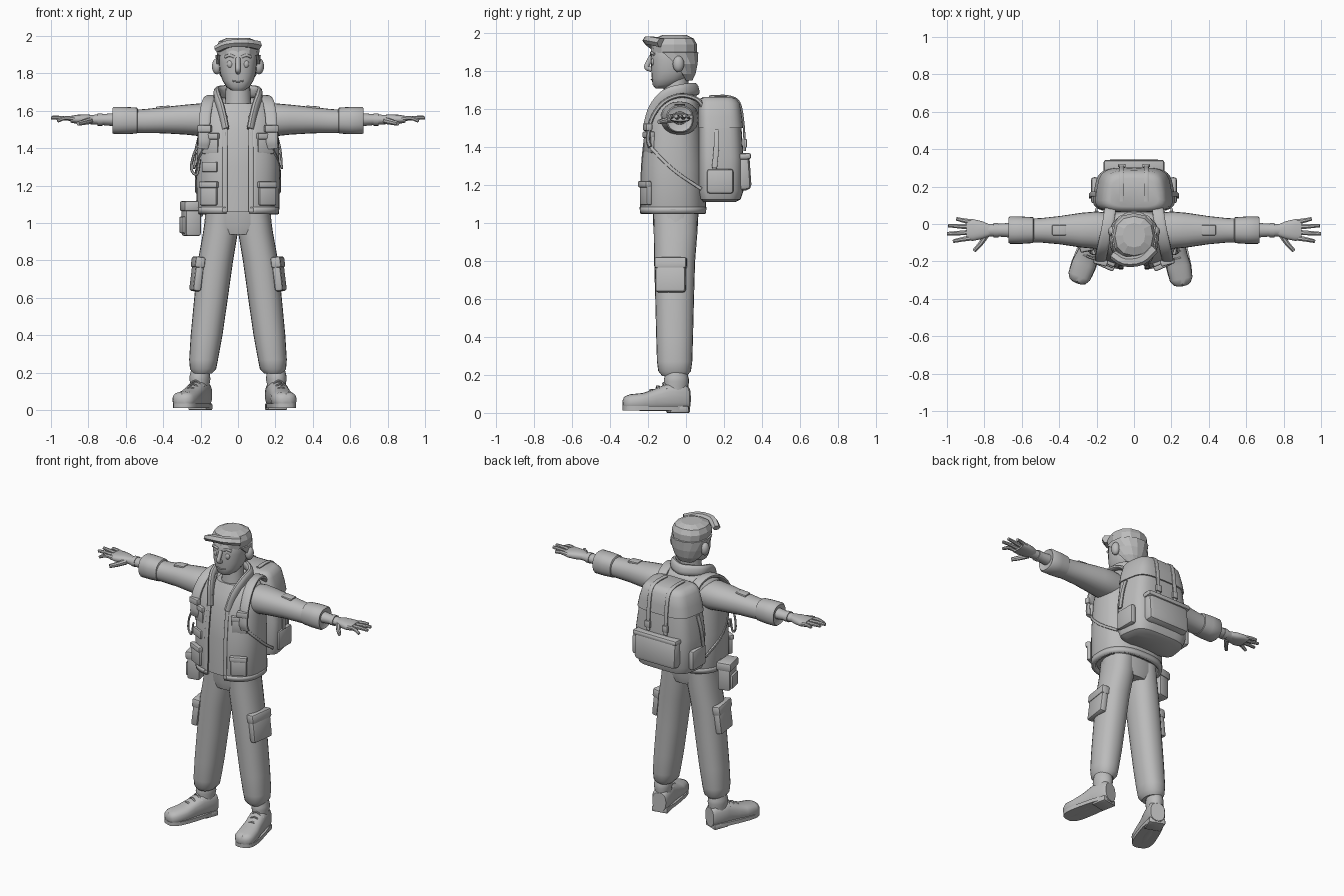
import bpy, bmesh, math
from mathutils import Vector, Matrix

default_cube = bpy.data.objects.get("Cube")
if default_cube:
    bpy.data.objects.remove(default_cube, do_unlink=True)

clay = bpy.data.materials.new("clay_grey")
clay.use_nodes = True
clay.diffuse_color = (0.5, 0.5, 0.5, 1)
clay.node_tree.nodes["Principled BSDF"].inputs["Base Color"].default_value = (0.5, 0.5, 0.5, 1)
clay.node_tree.nodes["Principled BSDF"].inputs["Roughness"].default_value = 0.8

parts = []
SIDES = (("left", 1), ("right", -1))


def finish(name, bm):
    """Turn a bmesh into a named object with the shared material."""
    bmesh.ops.recalc_face_normals(bm, faces=bm.faces)
    mesh = bpy.data.meshes.new(name)
    bm.to_mesh(mesh)
    bm.free()
    mesh.materials.append(clay)
    obj = bpy.data.objects.new(name, mesh)
    bpy.context.collection.objects.link(obj)
    parts.append(obj)
    return obj


def signed_pow(value, exponent):
    return math.copysign(abs(value) ** exponent, value)


def skin(name, rings, closed):
    """Bridge equal rings of points; closed rings get end caps."""
    bm = bmesh.new()
    loops = [[bm.verts.new(p) for p in ring] for ring in rings]
    count = len(loops[0])
    for low, high in zip(loops, loops[1:]):
        for i in range(count if closed else count - 1):
            j = (i + 1) % count
            bm.faces.new((low[i], low[j], high[j], high[i]))
    if closed:
        bm.faces.new(loops[0])
        bm.faces.new(loops[-1])
    return finish(name, bm)


def loft(name, sections, axis="z", sides=24, power=2.0, gaps=None, taper=0, thick=0.02):
    """Superellipse sections (pos, c1, c2, r1, r2); gaps in degrees leave the front open."""
    rings = []
    for k, (pos, c1, c2, r1, r2) in enumerate(sections):
        gap = math.radians(gaps[k]) if gaps else 0
        ring = []
        for i in range(sides):
            a = gap + (2 * math.pi - 2 * gap) * i / (sides - 1 if gaps else sides)
            v = -signed_pow(math.cos(a), 2 / power)
            u = signed_pow(math.sin(a), 2 / power) * (1 - taper * v)
            u, v = c1 + r1 * u, c2 + r2 * v
            ring.append({"z": (u, v, pos), "y": (u, pos, v), "x": (pos, u, v)}[axis])
        rings.append(ring)
    obj = skin(name, rings, not gaps)
    if gaps:
        shell = obj.modifiers.new("shell", "SOLIDIFY")
        shell.thickness, shell.offset = thick, 0
    return obj


def sweep(name, points, width, thick, side=(1, 0, 0), power=2.0, sides=12, tip=1.0, steps=5):
    """Sweep a superellipse of the given half sizes along a smooth path."""
    pts = [Vector(p) for p in points]
    ends = [2 * pts[0] - pts[1]] + pts + [2 * pts[-1] - pts[-2]]
    path = []
    for a, b, c, d in zip(ends, ends[1:], ends[2:], ends[3:]):
        for k in range(steps):
            t = k / steps
            path.append(b + (c - a) * t / 2 + (a * 2 - b * 5 + c * 4 - d) * t * t / 2
                        + (b * 3 - a - c * 3 + d) * t ** 3 / 2)
    path.append(pts[-1])
    rings = []
    for k, p in enumerate(path):
        tangent = (path[min(k + 1, len(path) - 1)] - path[max(k - 1, 0)]).normalized()
        across = Vector(side) - tangent * tangent.dot(Vector(side))
        across.normalize()
        normal = tangent.cross(across)
        size = 1 + (tip - 1) * k / (len(path) - 1)
        ring = []
        for i in range(sides):
            a = 2 * math.pi * (i + 0.5) / sides
            ring.append(p + across * width * size * signed_pow(math.cos(a), 2 / power)
                        + normal * thick * size * signed_pow(math.sin(a), 2 / power))
        rings.append(ring)
    return skin(name, rings, True)


def box(name, centre, size, turn=(0, 0, 0), bevel=0.008):
    """Rounded box; turn is in degrees."""
    bm = bmesh.new()
    bmesh.ops.create_cube(bm, size=1, matrix=Matrix.Diagonal((*size, 1)))
    bmesh.ops.bevel(bm, geom=bm.edges[:], offset=bevel, segments=2, affect="EDGES", profile=0.5)
    obj = finish(name, bm)
    obj.location = centre
    obj.rotation_euler = [math.radians(t) for t in turn]
    return obj


def ball(name, centre, size, detail=16):
    bm = bmesh.new()
    bmesh.ops.create_uvsphere(bm, u_segments=detail, v_segments=detail // 2 + 2, radius=1,
                              matrix=Matrix.Translation(centre) @ Matrix.Diagonal((*size, 1)))
    return finish(name, bm)


# Head and neck
loft("head", [(1.71, 0, -.13, .035, .03), (1.727, 0, -.112, .06, .064), (1.76, 0, -.09, .082, .09),
              (1.8, 0, -.08, .096, .103), (1.86, 0, -.074, .102, .112), (1.92, 0, -.068, .102, .115),
              (1.96, 0, -.066, .08, .09)], power=2.3)
loft("neck", [(1.55, 0, -.06, .08, .07), (1.64, 0, -.055, .07, .065), (1.78, 0, -.05, .062, .065)])
sweep("nose", [(0, -.18, 1.88), (0, -.198, 1.845), (0, -.207, 1.82), (0, -.18, 1.808)], .013, .014)
sweep("mouth", [(-.03, -.176, 1.76), (0, -.182, 1.756), (.03, -.176, 1.76)], .004, .004, (0, 0, 1), steps=3)
for label, s in SIDES:
    ball(label + "_ear", (s * .113, -.04, 1.838), (.026, .03, .043))
    ball(label + "_eye", (s * .042, -.172, 1.85), (.017, .012, .021))
    sweep(label + "_brow", [(s * .02, -.184, 1.888), (s * .045, -.182, 1.897), (s * .07, -.168, 1.888)],
          .008, .006, (0, 0, 1), steps=3)

# Faceted hair: crown, back and swept fringe
loft("hair_crown", [(1.895, 0, -.062, .112, .12), (1.94, 0, -.064, .116, .122), (1.972, 0, -.064, .102, .105),
                    (1.99, 0, -.06, .06, .065)], sides=12, power=2.3)
loft("hair_back", [(1.755, 0, -.045, .06, .07), (1.79, 0, -.055, .09, .097), (1.84, 0, -.06, .108, .113),
                   (1.9, 0, -.062, .112, .12)], sides=10, power=2.2, gaps=(125, 108, 92, 62))
sweep("hair_fringe", [(.105, -.13, 1.95), (.04, -.19, 1.962), (-.05, -.2, 1.958), (-.112, -.165, 1.93)],
      .026, .032, (0, 0, 1), sides=6, tip=.8, steps=3)

# Shirt and open jacket
loft("shirt", [(1.06, 0, -.07, .19, .145), (1.3, 0, -.07, .195, .142), (1.5, 0, -.065, .185, .126),
               (1.58, 0, -.055, .16, .105), (1.64, 0, -.05, .1, .08)], power=2.5)
loft("jacket", [(1.05, 0, -.07, .203, .16), (1.075, 0, -.07, .211, .166), (1.3, 0, -.07, .213, .16),
                (1.48, 0, -.066, .207, .145), (1.57, 0, -.055, .197, .125), (1.635, 0, -.045, .165, .1),
                (1.67, 0, -.04, .11, .085)], sides=40, power=2.5, gaps=(13, 13, 13, 13, 15, 24, 50))
loft("jacket_hem", [(1.05, 0, -.07, .212, .17), (1.085, 0, -.07, .216, .172)],
     sides=40, power=2.5, gaps=(13, 13), thick=.012)
sweep("hood_collar", [(.068, -.195, 1.5), (.088, -.165, 1.6), (.11, -.1, 1.675), (.1, -.01, 1.7),
                      (0, .05, 1.705), (-.1, -.01, 1.7), (-.11, -.1, 1.675), (-.088, -.165, 1.6),
                      (-.068, -.195, 1.5)], .034, .019, (0, -.25, 1), power=2.4)
for label, s in SIDES:
    sweep(label + "_placket", [(s * .07, -.238, 1.06), (s * .07, -.232, 1.3), (s * .068, -.212, 1.48),
                               (s * .07, -.188, 1.57)], .013, .005, power=4)
    box(label + "_hip_pocket", (s * .155, -.212, 1.155), (.1, .03, .12), (0, 0, s * 24))
    box(label + "_hip_pocket_flap", (s * .156, -.218, 1.205), (.108, .034, .035), (0, 0, s * 24))
    box(label + "_chest_pocket", (s * .145, -.19, 1.42), (.095, .03, .1), (0, 0, s * 24))
    box(label + "_chest_pocket_flap", (s * .146, -.196, 1.465), (.1, .034, .035), (0, 0, s * 24))
box("small_front_pocket", (-.15, -.208, 1.3), (.09, .025, .055), (0, 0, -24))

# Sleeves, cuffs and hands
for label, s in SIDES:
    loft(label + "_sleeve", [(s * x, y, z, ry, rz) for x, y, z, ry, rz in
         ((.1, -.035, 1.55, .09, .08), (.2, -.033, 1.552, .1, .088), (.28, -.033, 1.553, .093, .08),
          (.4, -.033, 1.55, .075, .07), (.5, -.034, 1.545, .065, .064), (.56, -.034, 1.545, .064, .062))],
         "x", power=2.2)
    loft(label + "_cuff", [(s * x, -.033, 1.548, r, r) for x, r in
         ((.535, .06), (.54, .069), (.6, .073), (.663, .073), (.672, .066), (.664, .05))], "x", power=2.3)
    loft(label + "_wrist", [(s * x, -.033, 1.553, w, t) for x, w, t in
         ((.65, .04, .036), (.74, .033, .028), (.8, .034, .024))], "x", 16)
    loft(label + "_bracelet", [(s * x, -.033, 1.553, .038, .033) for x in (.725, .75)], "x", 16)
    loft(label + "_palm", [(s * x, y, 1.555, w, t) for x, y, w, t in
         ((.77, -.033, .03, .022), (.81, -.033, .047, .026), (.86, -.032, .058, .024),
          (.895, -.032, .056, .018))], "x", 20, power=2.5)
    for finger, base, tip, reach, height in (("index", -.074, -.092, .965, 1.545), ("middle", -.045, -.052, 1, 1.562),
                                             ("ring", -.016, -.008, .993, 1.566), ("little", .011, .028, .95, 1.56)):
        middle = ((.88 + reach) / 2, (base + tip) / 2, 1.562)
        sweep(f"{label}_{finger}_finger", [(s * .87, base, 1.556), (s * middle[0], *middle[1:]),
              (s * reach, tip, height)], .0155, .0145, (0, 1, 0), sides=8, tip=.65, steps=3)
    sweep(label + "_thumb", [(s * .79, -.06, 1.548), (s * .82, -.105, 1.54), (s * .855, -.143, 1.532)],
          .019, .017, (0, 0, 1), sides=8, tip=.65, steps=3)
    box(label + "_sleeve_patch", (s * .4, -.033, 1.618), (.075, .055, .016), (0, s * 4, 0), .005)

# Trousers with thigh pockets
loft("trouser_waist", [(.94, 0, -.055, .12, .105), (.99, 0, -.055, .18, .118), (1.1, 0, -.055, .172, .122)], power=2.4)
for label, s in SIDES:
    loft(label + "_trouser_leg", [(z, s * x, y, rx, ry) for z, x, y, rx, ry in
         ((1.07, .085, -.055, .084, .118), (.95, .094, -.055, .093, .115), (.8, .12, -.06, .094, .108),
          (.6, .144, -.06, .09, .102), (.4, .168, -.06, .085, .097), (.27, .184, -.06, .077, .093),
          (.22, .187, -.06, .07, .086), (.195, .19, -.06, .05, .066))], power=2.25)
    box(label + "_thigh_pocket", (s * .22, -.08, .72), (.045, .16, .17), (0, s * -7, s * -8), .014)
    box(label + "_thigh_pocket_flap", (s * .213, -.08, .79), (.054, .17, .06), (0, s * -7, s * -8), .012)

# Boots, modelled pointing forward and then turned out
for label, s, heel_x, turn in (("left", 1, .195, 11), ("right", -1, -.185, -21)):
    pieces = [loft(label + "_boot_foot", [(.01, 0, .075, .045, .06), (-.01, 0, .082, .054, .072), (-.1, 0, .083, .056, .072),
                   (-.17, 0, .068, .058, .058), (-.23, 0, .058, .065, .047), (-.3, 0, .055, .062, .043),
                   (-.328, 0, .052, .045, .034), (-.338, 0, .05, .02, .016)], "y", 20, power=2.6),
              loft(label + "_boot_sole", [(z, 0, -.165, .066, .175) for z in (.012, .036)], power=3, taper=.12),
              box(label + "_boot_heel", (0, -.045, .018), (.105, .1, .036)),
              loft(label + "_boot_shaft", [(.07, 0, -.06, .05, .066), (.14, 0, -.052, .05, .062),
                                           (.165, 0, -.052, .055, .066), (.185, 0, -.052, .053, .064),
                                           (.22, 0, -.052, .045, .054)])]
    for k in range(3):
        pieces.append(sweep(f"{label}_boot_lace_{k + 1}", [(-.045, -.11 - k * .035, .125 - k * .014),
                      (0, -.12 - k * .035, .158 - k * .018), (.045, -.11 - k * .035, .125 - k * .014)],
                      .007, .005, (0, 1, 0), sides=6, steps=3))
    for piece in pieces:
        place = Matrix.Translation((heel_x, 0, 0)) @ Matrix.Rotation(math.radians(turn), 4, "Z")
        piece.matrix_world = place @ Matrix.Translation(piece.location)

# Backpack with lid, back pocket and buckled straps
loft("backpack_body", [(1.11, 0, .175, .16, .085), (1.125, 0, .18, .195, .108), (1.17, 0, .183, .212, .12),
                       (1.35, 0, .183, .213, .12), (1.52, 0, .178, .19, .113), (1.62, 0, .173, .165, .104)],
     sides=32, power=4, taper=.1)
loft("backpack_lid", [(1.5, 0, .182, .2, .12), (1.56, 0, .179, .188, .117), (1.63, 0, .175, .168, .11),
                      (1.655, 0, .17, .15, .095), (1.665, 0, .167, .125, .075)], sides=32, power=4, taper=.1)
box("backpack_pocket", (0, .29, 1.265), (.31, .1, .19), (4, 0, 0), .03)
box("backpack_pocket_flap", (0, .293, 1.35), (.325, .1, .035), (4, 0, 0), .014)
for label, s in SIDES:
    sweep(label + "_lid_strap", [(s * .065, .12, 1.667), (s * .065, .22, 1.668), (s * .065, .28, 1.635),
          (s * .065, .303, 1.52), (s * .065, .31, 1.38)], .013, .006, power=4)
    box(label + "_lid_buckle", (s * .065, .312, 1.42), (.04, .018, .045), bevel=.005)
    box(label + "_pack_side_pocket", (s * .21, .18, 1.22), (.04, .14, .13), bevel=.015)
    sweep(label + "_pack_side_strap", [(s * .2, .16, 1.49), (s * .225, .16, 1.4), (s * .235, .15, 1.29)],
          .014, .006, (0, 1, 0), power=4)

    # Shoulder harness
    sweep(label + "_shoulder_strap", [(s * .125, .1, 1.59), (s * .13, .06, 1.65), (s * .145, -.03, 1.672),
          (s * .165, -.12, 1.635), (s * .178, -.18, 1.55), (s * .18, -.2, 1.45), (s * .185, -.19, 1.4)],
          .031, .012, power=3.5)
    box(label + "_strap_buckle", (s * .178, -.202, 1.505), (.075, .035, .04), (0, 0, s * 15))
    sweep(label + "_side_webbing", [(s * .185, -.185, 1.4), (s * .215, -.12, 1.33), (s * .222, -.04, 1.26),
          (s * .2, .08, 1.18)], .009, .006, (0, .6, 1), power=4)
sweep("hanging_cord", [(-.2, -.19, 1.43), (-.235, -.18, 1.37), (-.25, -.17, 1.29), (-.22, -.18, 1.26),
                       (-.205, -.18, 1.34)], .007, .007, (0, 1, 0), sides=6)

# Belt pouch on the right hip
box("hip_pouch", (-.25, -.08, 1.015), (.085, .12, .17), (0, 0, 12), .014)
box("hip_pouch_lid", (-.251, -.08, 1.09), (.1, .132, .055), (0, 0, 12), .012)
box("hip_pouch_front", (-.292, -.088, .99), (.03, .09, .09), (0, 0, 12), .01)
box("hip_pouch_loop", (-.205, -.07, 1.08), (.03, .05, .09), (0, 0, 12), .006)

# Smooth shading with crisp edges; the hair stays faceted
bpy.ops.object.select_all(action="DESELECT")
for obj in parts:
    if not obj.name.startswith("hair"):
        obj.select_set(True)
        bpy.context.view_layer.objects.active = obj
bpy.ops.object.shade_smooth_by_angle(angle=math.radians(40))
